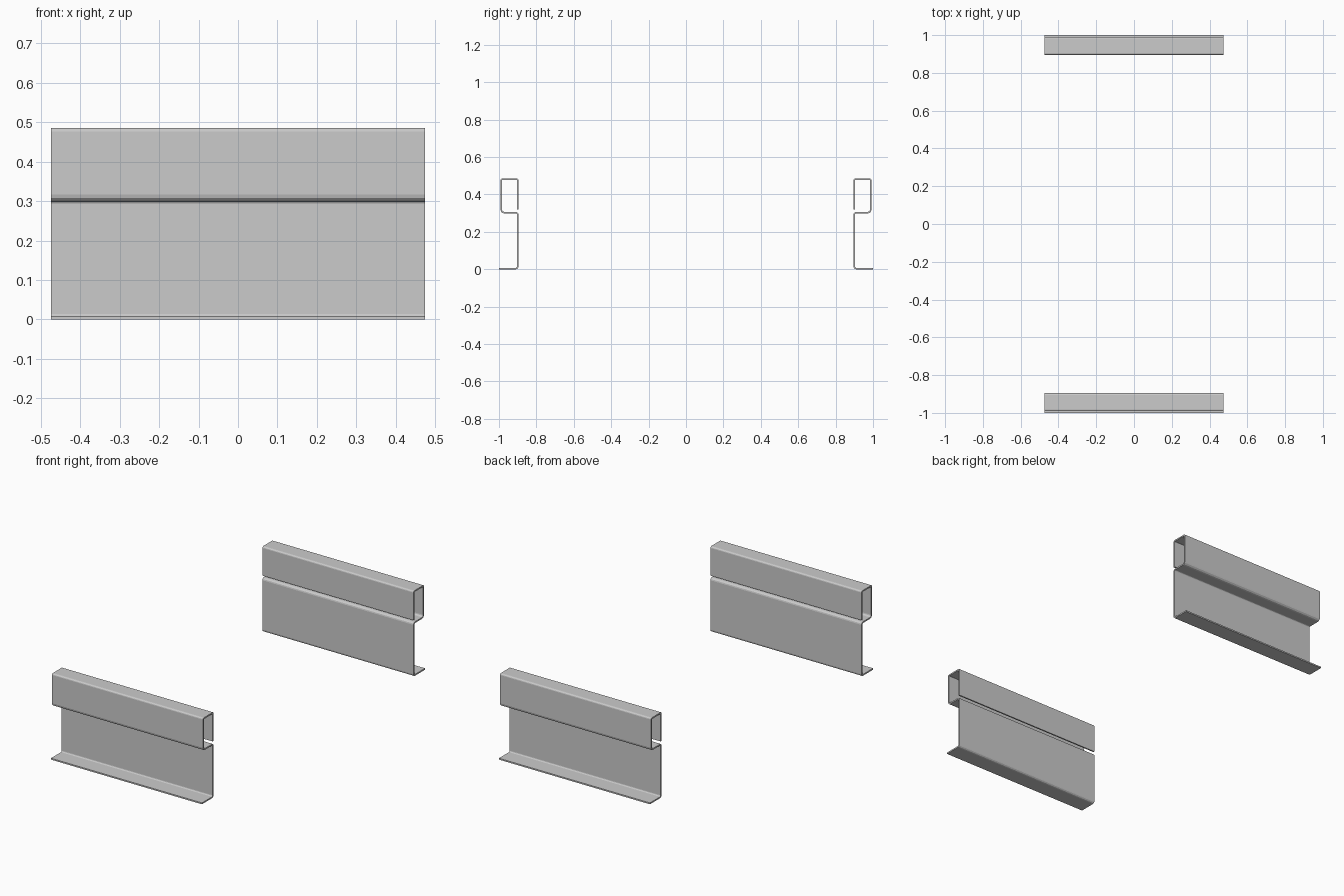
import bpy, bmesh, math
from mathutils import Vector

if "Cube" in bpy.data.objects:
    bpy.data.objects.remove(bpy.data.objects["Cube"])

HALF_LEN = 0.474
T = 0.008  # sheet thickness

# Sheet centreline (y, z, bend radius): foot, web, shelf, outer wall, top, lip
PATH = [(-1.0, 0.004, 0), (-0.9, 0.004, 0.010), (-0.9, 0.303, 0.010),
        (-0.987, 0.303, 0.014), (-0.987, 0.481, 0.005), (-0.9, 0.481, 0.005),
        (-0.9, 0.32, 0)]


def bend(path, steps=3):
    """Round the corners of a right-angled centreline."""
    out = []
    for i, (y, z, r) in enumerate(path):
        p = Vector((y, z))
        if r == 0:
            out.append(p)
            continue
        a = (Vector(path[i - 1][:2]) - p).normalized()
        b = (Vector(path[i + 1][:2]) - p).normalized()
        c = p + (a + b) * r
        for s in range(steps + 1):
            t = math.pi / 2 * s / steps
            out.append(c - b * r * math.cos(t) - a * r * math.sin(t))
    return out


def offset(pts, d):
    """Offset an open polyline sideways with mitred joints."""
    res = []
    for i, p in enumerate(pts):
        dirs = []
        if i > 0:
            dirs.append((p - pts[i - 1]).normalized())
        if i < len(pts) - 1:
            dirs.append((pts[i + 1] - p).normalized())
        normals = [Vector((-v.y, v.x)) for v in dirs]
        n = sum(normals, Vector((0, 0))).normalized()
        res.append(p + n * d / n.dot(normals[0]))
    return res


def rail(name, side):
    """Extrude the folded sheet section along x."""
    line = bend(PATH)
    left, right = offset(line, T / 2), offset(line, -T / 2)
    bm = bmesh.new()
    rings = []
    for x in (-HALF_LEN, HALF_LEN):
        rings.append([[bm.verts.new((x, side * p.x, p.y)) for p in edge]
                      for edge in (left, right)])
    (l0, r0), (l1, r1) = rings
    for i in range(len(line) - 1):
        j = i + 1
        bm.faces.new((l0[i], l0[j], l1[j], l1[i]))
        bm.faces.new((r0[i], r1[i], r1[j], r0[j]))
        bm.faces.new((l0[i], r0[i], r0[j], l0[j]))
        bm.faces.new((l1[i], l1[j], r1[j], r1[i]))
    for i in (0, -1):
        bm.faces.new((l0[i], l1[i], r1[i], r0[i]))
    bmesh.ops.recalc_face_normals(bm, faces=bm.faces)
    mesh = bpy.data.meshes.new(name)
    bm.to_mesh(mesh)
    bm.free()
    obj = bpy.data.objects.new(name, mesh)
    bpy.context.collection.objects.link(obj)


# Mirrored pair of folded rails
rail("front_rail", 1)
rail("back_rail", -1)
